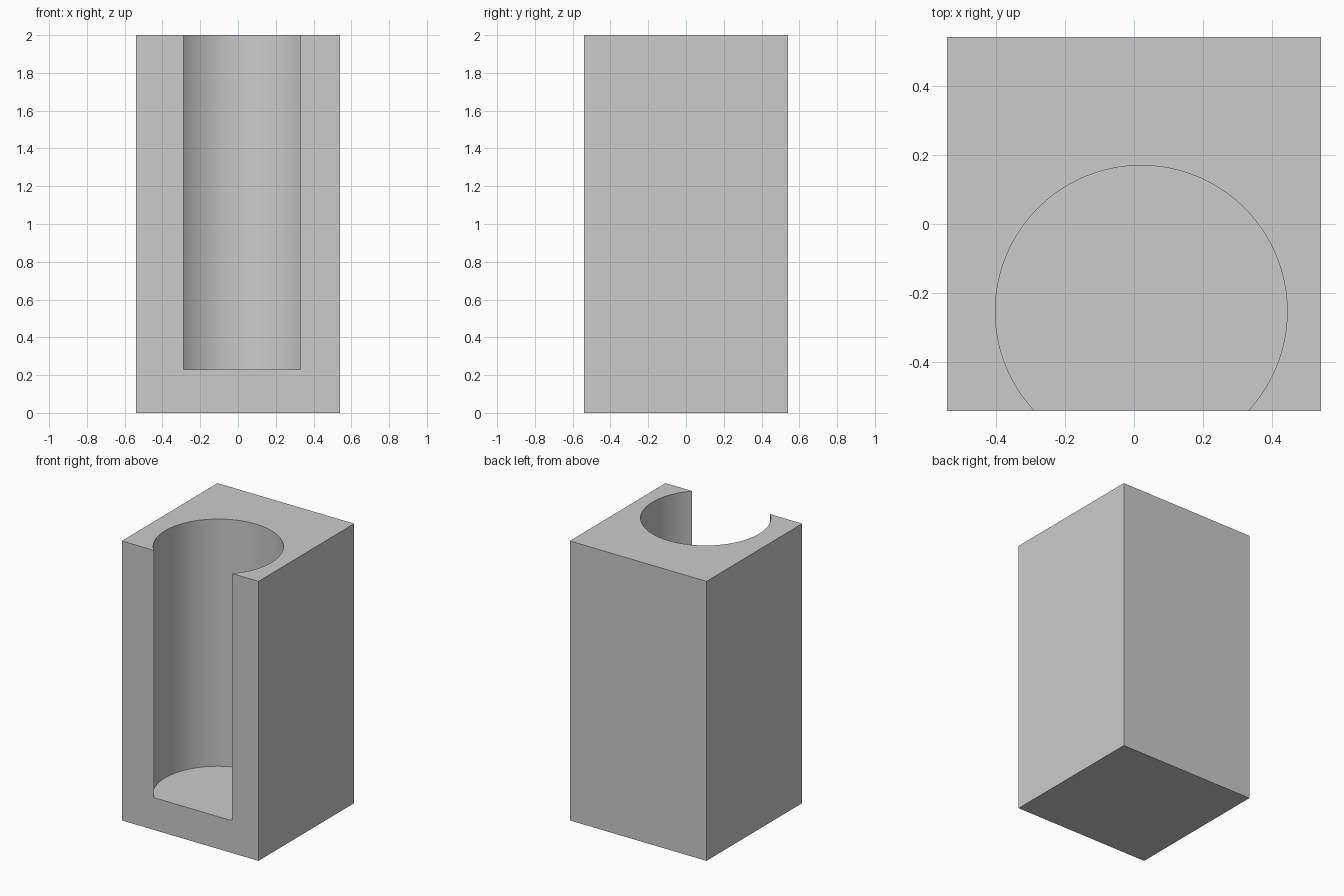
import bpy

if "Cube" in bpy.data.objects:
    bpy.data.objects.remove(bpy.data.objects["Cube"])

HALF, HEIGHT = 0.541, 2.0
BORE_X, BORE_Y, BORE_R, FLOOR = 0.021, -0.253, 0.4225, 0.231

# Square block standing on the ground
bpy.ops.mesh.primitive_cube_add(size=1, location=(0, 0, HEIGHT / 2))
block = bpy.context.object
block.name = "block"
block.scale = (2 * HALF, 2 * HALF, HEIGHT)
bpy.ops.object.transform_apply(location=True, rotation=False, scale=True)

# Round bore, open at the top and breaking through the front face
depth = HEIGHT - FLOOR + 0.2
bpy.ops.mesh.primitive_cylinder_add(vertices=128, radius=BORE_R, depth=depth,
                                    location=(BORE_X, BORE_Y, FLOOR + depth / 2))
cutter = bpy.context.object
cutter.name = "bore_cutter"
cutter.hide_render = True

# Cut the bore, then remove the cutter
cut = block.modifiers.new("bore", 'BOOLEAN')
cut.operation = 'DIFFERENCE'
cut.solver = 'EXACT'
cut.object = cutter
bpy.ops.object.select_all(action='DESELECT')
block.select_set(True)
bpy.context.view_layer.objects.active = block
bpy.ops.object.modifier_apply(modifier=cut.name)
bpy.data.objects.remove(cutter, do_unlink=True)

# Smooth bore wall, sharp edges
bpy.ops.object.shade_smooth_by_angle(angle=0.52)
